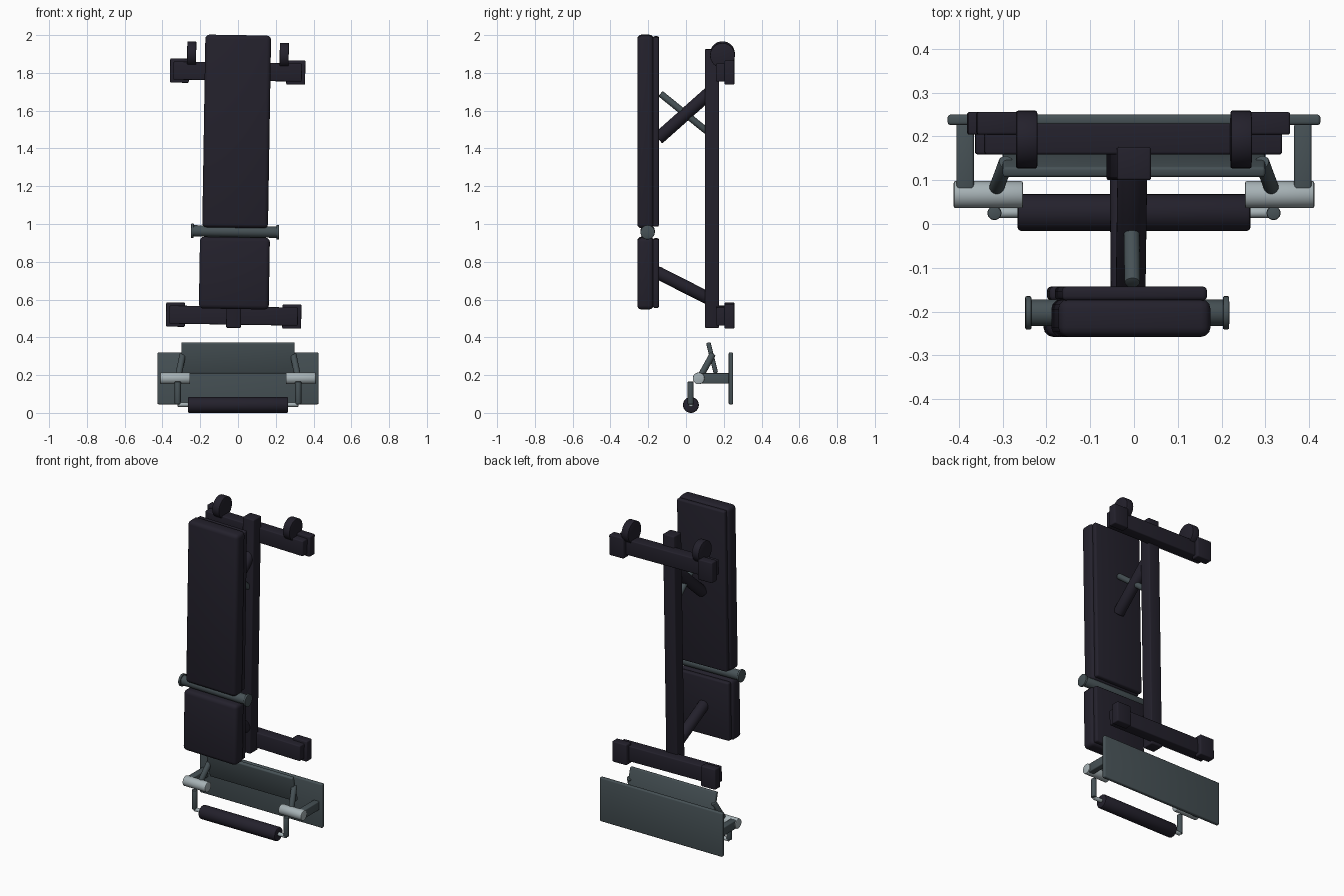
import bpy, bmesh, math
from mathutils import Matrix, Vector

if "Cube" in bpy.data.objects:
    bpy.data.objects.remove(bpy.data.objects["Cube"])


def material(name, rgb):
    m = bpy.data.materials.new(name)
    m.use_nodes = True
    m.diffuse_color = (*rgb, 1)
    m.node_tree.nodes["Principled BSDF"].inputs["Base Color"].default_value = (*rgb, 1)
    return m


DARK = material("dark upholstery", (0.017, 0.015, 0.025))
GREY = material("slate metal", (0.062, 0.083, 0.092))
LIGHT = material("light metal", (0.38, 0.44, 0.46))

# The bench leans slightly sideways; the foot unit stays level
PIVOT = Vector((0, 0, 1.92))
LEAN = Matrix.Translation(PIVOT) @ Matrix.Rotation(0.0163, 4, 'Y') @ Matrix.Translation(-PIVOT)
LEVEL = Matrix.Identity(4)


def finish(bm, name, mat, frame, bevel, segments=3):
    if bevel:
        edges = [e for e in bm.edges if e.calc_face_angle(0) > 0.9]
        bmesh.ops.bevel(bm, geom=edges, offset=bevel, segments=segments,
                        profile=0.5, affect='EDGES', clamp_overlap=True)
    bm.transform(frame)
    me = bpy.data.meshes.new(name)
    bm.to_mesh(me)
    bm.free()
    me.materials.append(mat)
    ob = bpy.data.objects.new(name, me)
    bpy.context.collection.objects.link(ob)
    bpy.ops.object.select_all(action='DESELECT')
    ob.select_set(True)
    bpy.context.view_layer.objects.active = ob
    bpy.ops.object.shade_smooth_by_angle(angle=math.radians(35))
    return ob


def box(name, x, y, z, mat, frame=LEVEL, bevel=0.006, turn=LEVEL):
    """Bevelled box from three (low, high) ranges, turned about its centre."""
    size = [b - a for a, b in (x, y, z)]
    mid = Vector([(a + b) / 2 for a, b in (x, y, z)])
    bm = bmesh.new()
    bmesh.ops.create_cube(bm, size=1, matrix=Matrix.Diagonal((*size, 1)))
    return finish(bm, name, mat, frame @ Matrix.Translation(mid) @ turn, bevel)


def rod(name, a, b, r, mat, frame=LEVEL, bevel=0.004):
    """Round bar between two points."""
    a, b = Vector(a), Vector(b)
    bm = bmesh.new()
    bmesh.ops.create_cone(bm, cap_ends=True, segments=32, radius1=r, radius2=r,
                          depth=(b - a).length)
    place = Matrix.Translation((a + b) / 2) @ (b - a).to_track_quat('Z', 'Y').to_matrix().to_4x4()
    return finish(bm, name, mat, frame @ place, bevel, 2)


SIDES = (("left", 1), ("right", -1))

# Padded boards: cushion in front, thinner backing behind
for part, half, z0, z1 in (("back", 0.174, 0.98, 2.0), ("seat", 0.185, 0.55, 0.93)):
    box(part + "_cushion", (-half, half), (-0.258, -0.172), (z0, z1), DARK, LEAN, 0.022)
    box(part + "_backing", (-half + 0.008, half - 0.008), (-0.175, -0.143),
        (z0 + 0.008, z1 - 0.008), DARK, LEAN, 0.010)

# Hinge tube between the boards, with end flanges
rod("hinge_tube", (-0.23, -0.203, 0.96), (0.23, -0.203, 0.96), 0.03, GREY, LEAN)
for side, s in SIDES:
    rod(side + "_hinge_flange", (s * 0.219, -0.203, 0.96), (s * 0.233, -0.203, 0.96),
        0.038, GREY, LEAN, 0.003)

# Spine and struts that hold the boards
box("spine", (-0.039, 0.039), (0.1, 0.176), (0.45, 1.925), DARK, LEAN, 0.006)
rod("back_strut", (0, -0.148, 1.452), (0, 0.125, 1.695), 0.034, DARK, LEAN)
rod("seat_strut", (0, -0.155, 0.745), (0, 0.15, 0.59), 0.034, DARK, LEAN)
rod("adjustment_pin", (0, -0.135, 1.69), (0, 0.112, 1.49), 0.018, GREY, LEAN)

# Floor crossbars with end blocks
for part, z in (("upper", 1.807), ("lower", 0.515)):
    box(part + "_crossbar", (-0.34, 0.34), (0.159, 0.23), (z - 0.048, z + 0.048), DARK, LEAN)
    for side, s in SIDES:
        x = sorted((s * 0.258, s * 0.358))
        box(f"{part}_{side}_foot", x, (0.204, 0.256), (z - 0.064, z + 0.064), DARK, LEAN)

# Transport wheels on the upper crossbar
for side, s in SIDES:
    rod(side + "_wheel", (s * 0.221, 0.193, 1.897), (s * 0.269, 0.193, 1.897),
        0.066, DARK, LEAN)

# Foot unit: base plate and tilted foot plate
box("base_plate", (-0.426, 0.426), (0.226, 0.25), (0.045, 0.32), GREY, bevel=0.007)
box("foot_plate", (-0.3, 0.3), (0.126, 0.15), (0.208, 0.375), GREY, bevel=0.007,
    turn=Matrix.Rotation(math.radians(14), 4, 'X'))

# Arms, pivots, links and hangers on each side
for side, s in SIDES:
    box(side + "_arm", sorted((s * 0.366, s * 0.406)), (0.07, 0.23), (0.155, 0.21), GREY)
    rod(side + "_pivot", (s * 0.254, 0.067, 0.183), (s * 0.412, 0.067, 0.183), 0.031, LIGHT)
    rod(side + "_plate_link", (s * 0.318, 0.072, 0.185), (s * 0.292, 0.142, 0.312), 0.017, GREY)
    rod(side + "_hanger", (s * 0.319, 0.025, 0.045), (s * 0.319, 0.025, 0.166), 0.016, GREY)
    rod(side + "_roller_axle", (s * 0.255, 0.026, 0.044), (s * 0.32, 0.026, 0.044), 0.012, LIGHT)

# Padded ankle roller
rod("ankle_roller", (-0.266, 0.026, 0.042), (0.266, 0.026, 0.042), 0.042, DARK, bevel=0.008)
